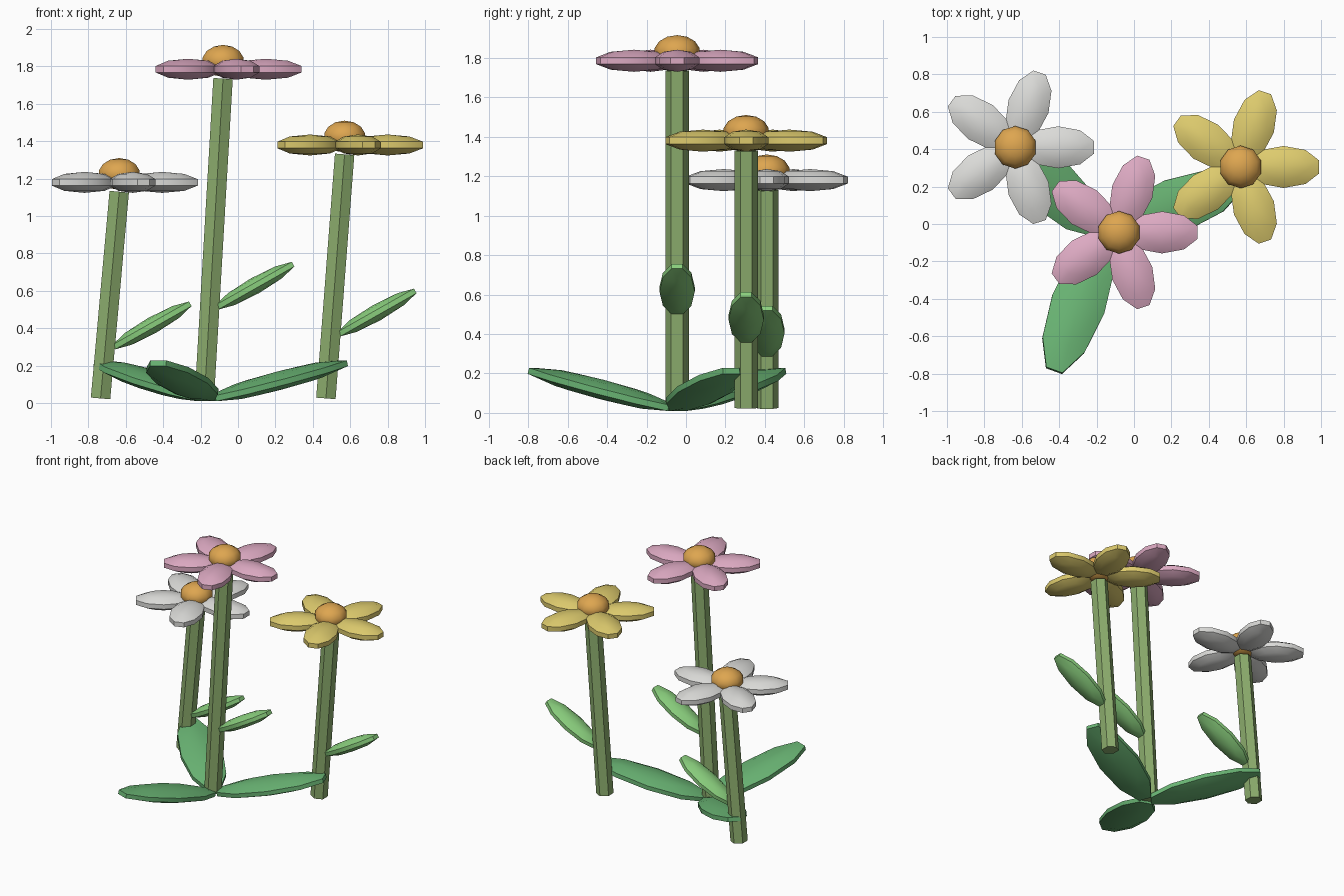
import bpy
import bmesh
from math import radians, cos, sin, pi
from mathutils import Matrix, Vector

old = bpy.data.objects.get("Cube")
if old:
    bpy.data.objects.remove(old, do_unlink=True)


def material(name, rgb):
    m = bpy.data.materials.new(name)
    m.use_nodes = True
    m.diffuse_color = (*rgb, 1)
    m.node_tree.nodes["Principled BSDF"].inputs["Base Color"].default_value = (*rgb, 1)
    return m


PINK = material("petal_pink", (0.72, 0.40, 0.54))
YELLOW = material("petal_yellow", (0.73, 0.60, 0.155))
WHITE = material("petal_white", (0.71, 0.71, 0.69))
ORANGE = material("flower_centre_orange", (0.73, 0.38, 0.08))
STEM = material("stem_green", (0.264, 0.42, 0.155))
LIGHT = material("stem_leaf_green", (0.253, 0.62, 0.205))
DARK = material("ground_leaf_green", (0.14, 0.45, 0.17))


def finish(name, bm, mat):
    mesh = bpy.data.meshes.new(name)
    bmesh.ops.recalc_face_normals(bm, faces=bm.faces)
    bm.to_mesh(mesh)
    bm.free()
    mesh.materials.append(mat)
    ob = bpy.data.objects.new(name, mesh)
    bpy.context.scene.collection.objects.link(ob)
    bpy.ops.object.select_all(action='DESELECT')
    bpy.context.view_layer.objects.active = ob
    ob.select_set(True)
    bpy.ops.object.shade_smooth_by_angle(angle=radians(40))
    return ob


def add_blob(bm, centre, size, turn=0.0, rise=0.0, rings=5):
    """Flattened low-poly ellipsoid, long axis turned about z and tipped up."""
    mat = (Matrix.Translation(centre) @ Matrix.Rotation(turn, 4, 'Z')
           @ Matrix.Rotation(-rise, 4, 'Y') @ Matrix.Diagonal((*size, 1)))
    bmesh.ops.create_uvsphere(bm, u_segments=10, v_segments=rings, radius=1, matrix=mat)


def flower(prefix, x, y, z, petal_mat, leaf_x, leaf_z):
    # leaning six-sided stem
    foot, top = Vector((x - 0.1, y, 0.025)), Vector((x, y, z - 0.05))
    axis = top - foot
    bm = bmesh.new()
    tilt = Matrix.Rotation(axis.angle(Vector((0, 0, 1))), 4, 'Y')
    bmesh.ops.create_cone(bm, cap_ends=True, segments=6, radius1=0.06, radius2=0.06,
                          depth=axis.length,
                          matrix=Matrix.Translation((foot + top) / 2) @ tilt)
    finish(prefix + "_stem", bm, STEM)

    # ring of five petals
    bm = bmesh.new()
    for i in range(5):
        a = 2 * pi * i / 5
        add_blob(bm, (x + 0.23 * cos(a), y + 0.23 * sin(a), z), (0.21, 0.118, 0.056), a)
    finish(prefix + "_petals", bm, petal_mat)

    # domed centre
    bm = bmesh.new()
    add_blob(bm, (x, y, z + 0.045), (0.117, 0.117, 0.085), rings=7)
    finish(prefix + "_centre", bm, ORANGE)

    # single leaf rising from the stem
    bm = bmesh.new()
    add_blob(bm, (leaf_x, y, leaf_z), (0.26, 0.094, 0.045), rise=radians(29.5))
    finish(prefix + "_stem_leaf", bm, LIGHT)


flower("pink_flower", -0.08, -0.045, 1.785, PINK, 0.09, 0.627)
flower("yellow_flower", 0.57, 0.305, 1.38, YELLOW, 0.743, 0.484)
flower("white_flower", -0.635, 0.41, 1.18, WHITE, -0.46, 0.415)

# three broad leaves fanning out near the ground
for name, degrees in (("right_side", 138), ("left_side", 21), ("front", 250)):
    a = radians(degrees)
    bm = bmesh.new()
    add_blob(bm, (-0.16 + 0.403 * cos(a), -0.05 + 0.403 * sin(a), 0.119),
             (0.43, 0.155, 0.05), a, radians(14))
    finish("ground_leaf_" + name, bm, DARK)
